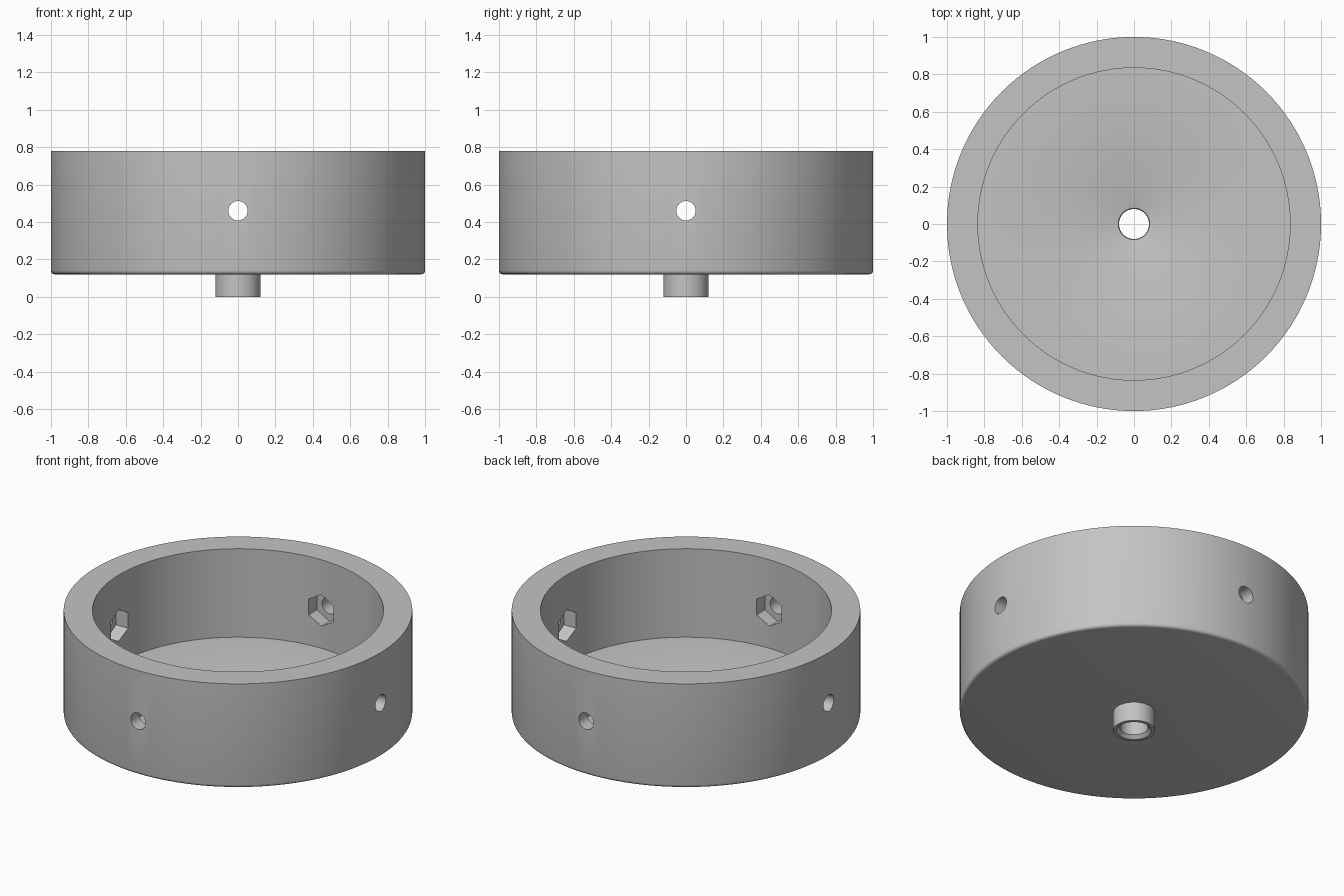
import bpy
import bmesh
from math import cos, sin, pi, radians
from mathutils import Matrix, Vector

SEGMENTS = 128
HOLE_Z = 0.46

if "Cube" in bpy.data.objects:
    bpy.data.objects.remove(bpy.data.objects["Cube"], do_unlink=True)

grey = bpy.data.materials.new("plain grey")
grey.use_nodes = True
colour = (0.55, 0.55, 0.55, 1)
grey.diffuse_color = colour
grey.node_tree.nodes["Principled BSDF"].inputs["Base Color"].default_value = colour


def add_object(name, bm):
    mesh = bpy.data.meshes.new(name)
    bmesh.ops.recalc_face_normals(bm, faces=bm.faces)
    bm.to_mesh(mesh)
    bm.free()
    obj = bpy.data.objects.new(name, mesh)
    bpy.context.collection.objects.link(obj)
    return obj


def lathe(name, profile):
    """Revolve a closed (radius, height) outline around z."""
    bm = bmesh.new()
    rings = []
    for i in range(SEGMENTS):
        a = 2 * pi * i / SEGMENTS
        rings.append([bm.verts.new((r * cos(a), r * sin(a), z)) for r, z in profile])
    n = len(profile)
    for i, ring in enumerate(rings):
        after = rings[(i + 1) % SEGMENTS]
        for j in range(n):
            k = (j + 1) % n
            bm.faces.new((ring[j], after[j], after[k], ring[k]))
    return add_object(name, bm)


def radial_prism(bm, angle, sides, radius, inner, outer):
    """Add a prism lying along a spoke, with a corner pointing up."""
    place = (Matrix.Rotation(angle, 4, "Z")
             @ Matrix.Translation(Vector(((inner + outer) / 2, 0, HOLE_Z)))
             @ Matrix.Rotation(pi / 2, 4, "Y"))
    # Cone corners start on an axis; the quarter turn makes that axis vertical
    made = bmesh.ops.create_cone(bm, cap_ends=True, segments=sides, radius1=radius,
                                 radius2=radius, depth=outer - inner)["verts"]
    corner = max(made, key=lambda v: v.co.x)
    if sides == 6 and corner.co.x < radius * 0.95:
        bmesh.ops.rotate(bm, verts=made, cent=(0, 0, 0),
                         matrix=Matrix.Rotation(pi / 6, 3, "Z"))
    bmesh.ops.transform(bm, matrix=place, verts=made)


# Cup with rounded lower edge, hollow hub and eased bore ends
fillet = 0.02
rounded = [(1 - fillet + fillet * sin(t * pi / 8), 0.12 + fillet - fillet * cos(t * pi / 8))
           for t in range(5)]
outline = [(0.1, 0), (0.12, 0), (0.12, 0.12)] + rounded + [
    (1, 0.78), (0.835, 0.78), (0.835, 0.22),
    (0.092, 0.22), (0.084, 0.217), (0.08, 0.208), (0.08, 0.02)]
cup = lathe("round_cup", outline)
cup.data.materials.append(grey)

# Screw holes and hexagonal nut pockets on four sides
for name, sides, radius, inner, outer in (
        ("nut_pocket_cutter", 6, 0.1, 0.7, 0.915),
        ("screw_hole_cutter", 32, 0.052, 0.65, 1.1)):
    bm = bmesh.new()
    for quarter in range(4):
        radial_prism(bm, quarter * pi / 2, sides, radius, inner, outer)
    cutter = add_object(name, bm)
    cutter.hide_render = True
    cut = cup.modifiers.new(name, "BOOLEAN")
    cut.operation = "DIFFERENCE"
    cut.solver = "EXACT"
    cut.object = cutter

# Bake the cuts, then discard the cutters
bpy.context.view_layer.update()
evaluated = cup.evaluated_get(bpy.context.evaluated_depsgraph_get())
cup.data = bpy.data.meshes.new_from_object(evaluated)
for modifier in list(cup.modifiers):
    cutter = modifier.object
    cup.modifiers.remove(modifier)
    bpy.data.objects.remove(cutter, do_unlink=True)
cup.data.materials.clear()
cup.data.materials.append(grey)

bpy.ops.object.select_all(action="DESELECT")
cup.select_set(True)
bpy.context.view_layer.objects.active = cup
bpy.ops.object.shade_smooth_by_angle(angle=radians(30))
